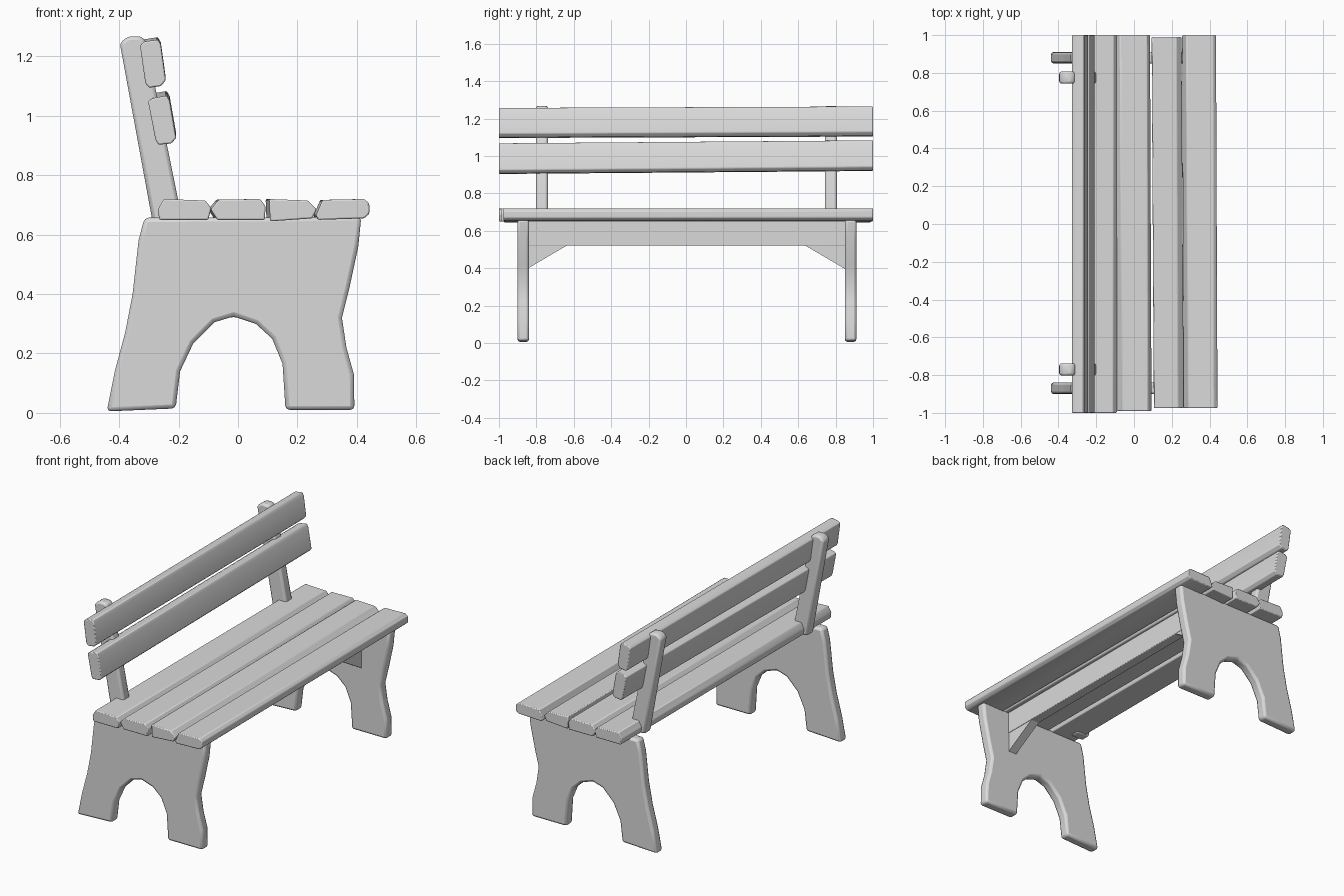
import bpy
import bmesh

if "Cube" in bpy.data.objects:
    bpy.data.objects.remove(bpy.data.objects["Cube"], do_unlink=True)

grey = bpy.data.materials.new("pale_grey")
grey.use_nodes = True
colour = (0.7, 0.7, 0.7, 1)
grey.diffuse_color = colour
grey.node_tree.nodes["Principled BSDF"].inputs["Base Color"].default_value = colour


def prism(name, profile, start, end, axis="y", shift=(0, 0), bevel=0.01):
    """Extrude a (side, z) profile along an axis, sliding the far end by shift."""
    def point(side, z, along):
        return (side, along, z) if axis == "y" else (along, side, z)

    bm = bmesh.new()
    near = [bm.verts.new(point(s, z, start)) for s, z in profile]
    far = [bm.verts.new(point(s + shift[0], z + shift[1], end)) for s, z in profile]
    bm.faces.new(near)
    bm.faces.new(far[::-1])
    for i in range(len(near)):
        j = (i + 1) % len(near)
        bm.faces.new((near[j], near[i], far[i], far[j]))
    bmesh.ops.recalc_face_normals(bm, faces=bm.faces)
    mesh = bpy.data.meshes.new(name)
    bm.to_mesh(mesh)
    bm.free()
    mesh.materials.append(grey)
    ob = bpy.data.objects.new(name, mesh)
    bpy.context.collection.objects.link(ob)
    if bevel:
        mod = ob.modifiers.new("soft_edges", "BEVEL")
        mod.width = bevel
        mod.segments = 2
        mod.limit_method = "ANGLE"
    bpy.ops.object.select_all(action="DESELECT")
    ob.select_set(True)
    bpy.context.view_layer.objects.active = ob
    bpy.ops.object.shade_smooth_by_angle(angle=0.7)
    return ob


# End panels with an arched cut-out between two splayed feet
leg = [(-.315, .657), (-.335, .58), (-.355, .4), (-.38, .27), (-.415, .14),
       (-.442, .005), (-.21, .015), (-.195, .14), (-.15, .235), (-.08, .305),
       (-.015, .325), (.06, .3), (.115, .25), (.15, .165), (.16, .01),
       (.392, .01), (.39, .13), (.365, .22), (.35, .32), (.375, .42),
       (.405, .56), (.415, .66)]
for side, y in (("right", -.87), ("left", .88)):
    prism(side + "_end_panel", leg, y - .031, y + .031, bevel=.014)

# Seat planks, slightly uneven
planks = [
    ([(-.27, .685), (-.25, .72), (-.11, .715), (-.09, .69), (-.1, .65), (-.265, .65)], -1, 1, (0, 0)),
    ([(-.092, .685), (-.065, .718), (.075, .72), (.093, .695), (.09, .65), (-.07, .65)], -.99, 1, (-.008, 0)),
    ([(.108, .645), (.105, .72), (.235, .715), (.265, .685), (.25, .655)], -.975, .99, (-.012, 0)),
    ([(.262, .665), (.285, .717), (.425, .72), (.442, .705), (.442, .67), (.425, .655), (.27, .65)],
     -.975, 1, (-.008, 0)),
]
for i, (profile, start, end, shift) in enumerate(planks):
    prism(f"seat_plank_{i + 1}", profile, start, end, shift=shift, bevel=.005)

# Leaning back posts
post = [(-.398, 1.245), (-.37, 1.268), (-.325, 1.268), (-.31, 1.25),
        (-.2, .71), (-.2, .645), (-.288, .645)]
for side, y in (("right", -.77), ("left", .775)):
    prism(side + "_back_post", post, y - .032, y + .032, bevel=.012)

# Back slats
upper = [(-.33, 1.238), (-.315, 1.25), (-.27, 1.257), (-.26, 1.24),
         (-.243, 1.12), (-.26, 1.1), (-.3, 1.095), (-.312, 1.11)]
lower = [(-.303, 1.05), (-.285, 1.06), (-.24, 1.068), (-.23, 1.05),
         (-.208, .925), (-.225, .907), (-.268, .903), (-.278, .92)]
prism("upper_back_slat", upper, -1, 1, shift=(0, .008), bevel=.005)
prism("lower_back_slat", lower, -1, 1, shift=(0, .016), bevel=.005)

# Rail under the seat and its corner braces
rail = [(.17, .655), (.23, .655), (.23, .52), (.17, .52)]
prism("under_seat_rail", rail, -.86, .86, bevel=.004)
for side, s in (("right", -1), ("left", 1)):
    brace = [(s * .86, .39), (s * .63, .525), (s * .86, .525)]
    prism(side + "_corner_brace", brace, .173, .227, axis="x", bevel=0)
